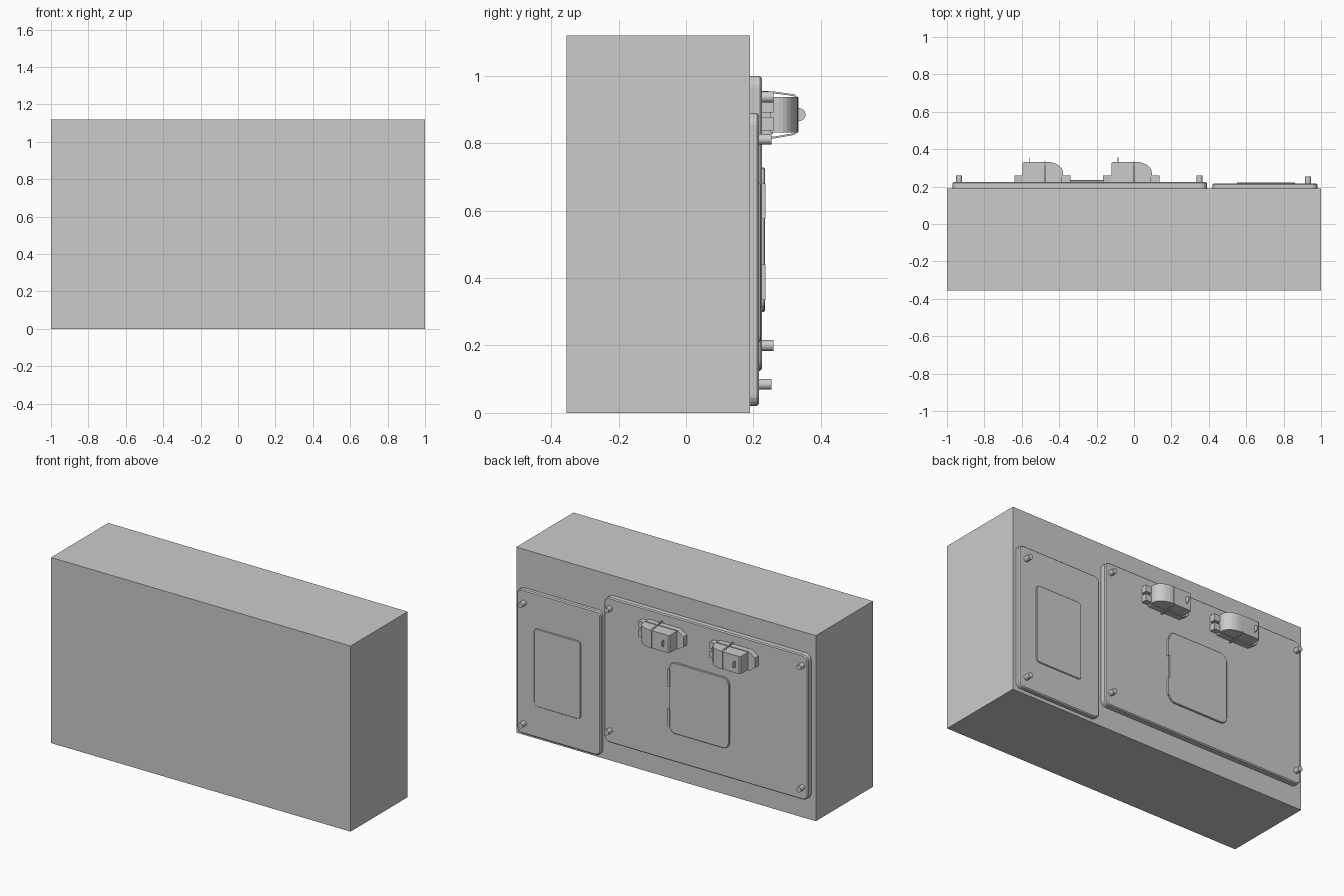
import bpy, bmesh, math
from mathutils import Vector

if "Cube" in bpy.data.objects:
    bpy.data.objects.remove(bpy.data.objects["Cube"])


def make(name, verts, faces):
    mesh = bpy.data.meshes.new(name)
    mesh.from_pydata(verts, [], faces)
    bm = bmesh.new()
    bm.from_mesh(mesh)
    bmesh.ops.recalc_face_normals(bm, faces=bm.faces)
    bm.to_mesh(mesh)
    bm.free()
    obj = bpy.data.objects.new(name, mesh)
    bpy.context.collection.objects.link(obj)
    return obj


def loft(name, rings):
    n = len(rings[0])
    verts = [v for r in rings for v in r]
    faces = [tuple(range(n)), tuple(range((len(rings) - 1) * n, len(rings) * n))]
    for k in range(len(rings) - 1):
        for i in range(n):
            j = (i + 1) % n
            faces.append((k * n + i, k * n + j, (k + 1) * n + j, (k + 1) * n + i))
    return make(name, verts, faces)


def box(name, x0, x1, y0, y1, z0, z1):
    return loft(name, [[(x0, y, z0), (x1, y, z0), (x1, y, z1), (x0, y, z1)] for y in (y0, y1)])


def plate(name, x0, x1, y0, y1, z0, z1, r, edge):
    # rounded rectangle with a chamfered outer rim
    def ring(y, d):
        pts = []
        for k, (cx, cz) in enumerate([(x1 - r, z1 - r), (x0 + r, z1 - r),
                                      (x0 + r, z0 + r), (x1 - r, z0 + r)]):
            for s in range(6):
                a = math.pi / 2 * (k + s / 5)
                pts.append((cx + (r - d) * math.cos(a), y, cz + (r - d) * math.sin(a)))
        return pts
    return loft(name, [ring(y0, 0), ring(y1 - edge, 0), ring(y1, edge)])


def disc(name, x, z, y0, y1, r, n=16):
    return loft(name, [[(x + r * math.cos(2 * math.pi * i / n), y,
                         z + r * math.sin(2 * math.pi * i / n)) for i in range(n)]
                       for y in (y0, y1)])


def wire(name, pts, w):
    # flat clip strap: the path (y, z) is thickened towards the latch centre
    cen = Vector((0.27, 0.885))
    inner = [Vector(p) + (cen - Vector(p)).normalized() * w for p in pts]
    return [Vector(p) for p in pts], inner


# Main case
box("case_body", -1, 1, -0.355, 0.19, 0, 1.12)

# Door plates
plate("large_cover", -0.97, 0.39, 0.19, 0.225, 0.125, 1.0, 0.035, 0.006)
plate("small_cover", 0.42, 0.98, 0.19, 0.216, 0.02, 0.89, 0.035, 0.006)

# Panels on the covers
plate("small_panel", 0.55, 0.86, 0.21, 0.222, 0.21, 0.68, 0.02, 0.003)
plate("hatch", -0.45, -0.05, 0.22, 0.234, 0.30, 0.728, 0.04, 0.003)
for i, z in enumerate((0.335, 0.575)):
    box(f"hatch_hinge_{i}", -0.056, -0.042, 0.22, 0.236, z, z + 0.105)

# Mounting pins
pins = [(x, z, 0.26) for x in (-0.935, 0.35) for z in (0.2, 0.937)]
pins += [(0.93, z, 0.254) for z in (0.085, 0.812)]
for i, (x, z, y) in enumerate(pins):
    obj = disc(f"pin_{i}", x, z, 0.21, y, 0.016)
    bpy.context.view_layer.objects.active = obj
    bpy.ops.object.select_all(action='DESELECT')
    obj.select_set(True)
    bpy.ops.object.shade_smooth_by_angle()

# Two latches
for i, cx in enumerate((-0.475, 0.0)):
    # tapered base
    base = [(-0.165, 0.855), (-0.125, 0.828), (0.09, 0.828), (0.09, 0.942),
            (-0.125, 0.942), (-0.165, 0.915)]
    loft(f"latch_base_{i}", [[(cx + x, y, z) for x, z in base] for y in (0.22, 0.258)])
    # hinge ears at the end of the base
    for k, (z0, z1) in enumerate(((0.838, 0.878), (0.892, 0.932))):
        box(f"latch_ear_{i}_{k}", cx + 0.085, cx + 0.135, 0.22, 0.26, z0, z1)
    # handle with one rounded end
    prof = [(-0.12, 0.25), (-0.12, 0.325), (-0.112, 0.332)]
    for s in range(8):
        a = math.pi / 2 * (1 - s / 7)
        prof.append((0.01 + 0.085 * math.cos(a), 0.275 + 0.057 * math.sin(a)))
    prof.append((0.095, 0.25))
    loft(f"latch_handle_{i}", [[(cx + x, y, z) for x, y in prof] for z in (0.832, 0.938)])
    # thin strap around the handle
    path = [(0.222, 0.955), (0.26, 0.954), (0.322, 0.945), (0.334, 0.935),
            (0.334, 0.835), (0.322, 0.825), (0.26, 0.814), (0.222, 0.815)]
    outer, inner = wire("strap", path, 0.006)
    n = len(path)
    verts = [(cx + x, p.x, p.y) for x in (-0.004, 0.004) for p in outer + inner]
    faces = []
    for k in range(n - 1):
        faces += [(k, k + 1, n + k + 1, n + k),
                  (2 * n + k, 3 * n + k, 3 * n + k + 1, 2 * n + k + 1),
                  (k, 2 * n + k, 2 * n + k + 1, k + 1),
                  (n + k, n + k + 1, 3 * n + k + 1, 3 * n + k)]
    faces += [(0, n, 3 * n, 2 * n), (n - 1, 3 * n - 1, 4 * n - 1, 2 * n - 1)]
    make(f"latch_strap_{i}", verts, faces)
    # finger tab
    tab = [(0.333 + 0.022 * math.cos(a), 0.885 + 0.02 * math.sin(a))
           for a in (2 * math.pi * k / 16 for k in range(16))]
    loft(f"latch_tab_{i}", [[(cx + x, y, z) for y, z in tab] for x in (-0.087, -0.083)])
